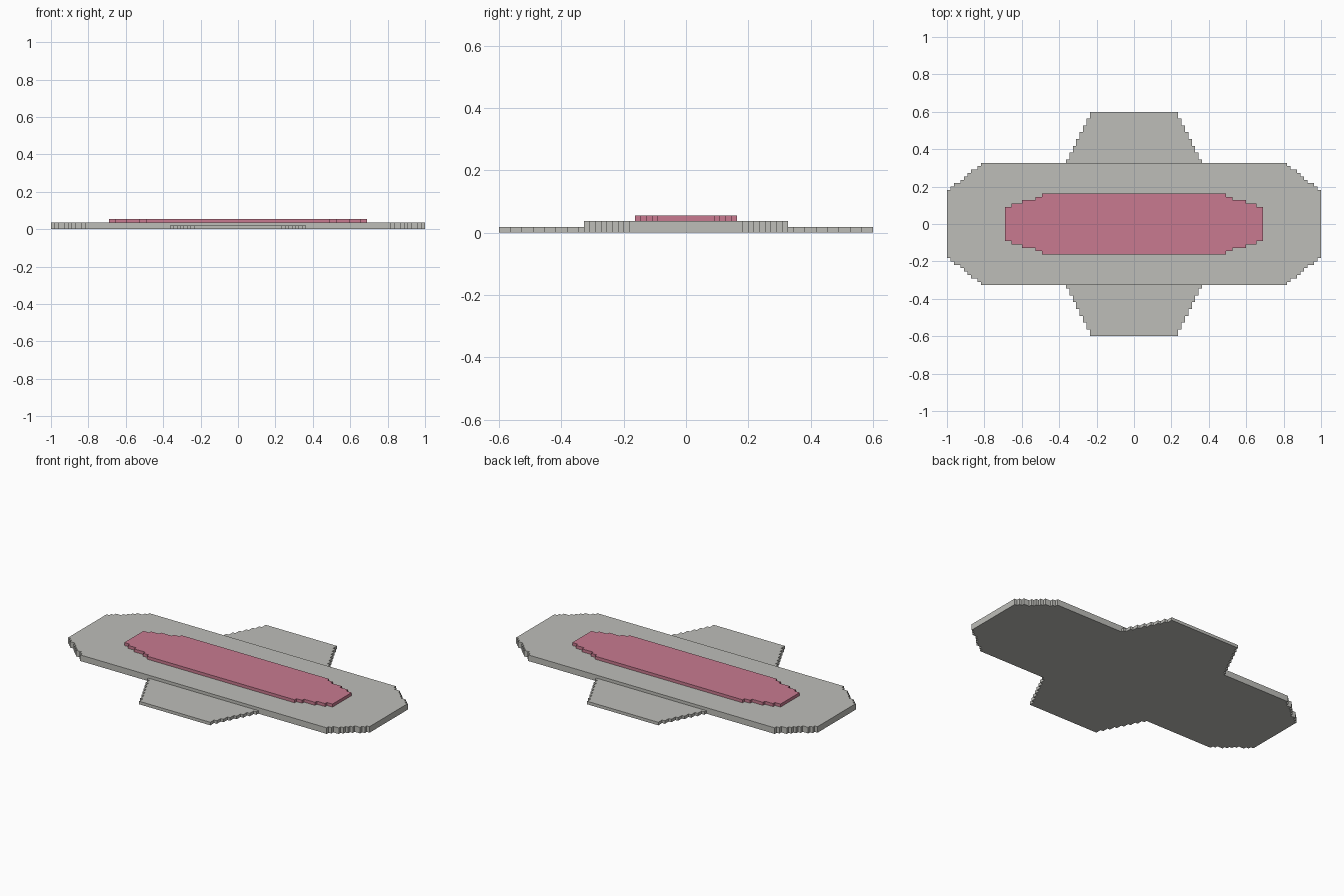
import bpy
import bmesh

if "Cube" in bpy.data.objects:
    bpy.data.objects.remove(bpy.data.objects["Cube"], do_unlink=True)

UNIT = 2 / 110  # size of one stair step


def make_material(name, rgb):
    mat = bpy.data.materials.new(name)
    mat.use_nodes = True
    color = (*rgb, 1)
    mat.diffuse_color = color
    mat.node_tree.nodes["Principled BSDF"].inputs["Base Color"].default_value = color
    return mat


def stepped_side(start, steps):
    """Right-hand staircase edge: each step is (half width, y where it ends)."""
    points, y = [], start
    for half_width, end in steps:
        points += [(half_width, y), (half_width, end)]
        y = end
    return points


def plate(name, right_side, bottom, top, mat):
    """Mirror the right edge to the left and extrude the outline into a slab."""
    outline = right_side + [(-x, y) for x, y in reversed(right_side)]
    bm = bmesh.new()
    base = bm.faces.new([bm.verts.new((x * UNIT, y * UNIT, bottom * UNIT)) for x, y in outline])
    result = bmesh.ops.extrude_face_region(bm, geom=[base], use_keep_orig=True)
    raised = [g for g in result["geom"] if isinstance(g, bmesh.types.BMVert)]
    bmesh.ops.translate(bm, verts=raised, vec=(0, 0, (top - bottom) * UNIT))
    bmesh.ops.recalc_face_normals(bm, faces=bm.faces)
    mesh = bpy.data.meshes.new(name)
    bm.to_mesh(mesh)
    bm.free()
    mesh.materials.append(mat)
    obj = bpy.data.objects.new(name, mesh)
    bpy.context.collection.objects.link(obj)


def symmetric(end_y, widths):
    """Full staircase edge for a plate that matches front and back."""
    back = stepped_side(0, [(w, end_y + i) for i, w in enumerate(widths)])[1:]
    return [(x, -y) for x, y in reversed(back)] + back


gray = make_material("light gray", (0.515, 0.515, 0.485))
pink = make_material("dusty pink", (0.578, 0.195, 0.279))

# Main body with chamfered, stepped corners
plate("body", symmetric(10, [55, 54, 53, 51, 50, 49, 48, 46, 45]), 0, 2, gray)

# Raised centre panel
plate("top_panel", symmetric(5, [38, 36, 33, 29, 27]), 2, 3, pink)

# Tapered side wings, front and back
wing = stepped_side(18, [(20 - i, 19 + 2 * i) for i in range(8)])
for name, side in (("front_wing", -1), ("back_wing", 1)):
    plate(name, [(x, side * y) for x, y in wing], 0, 1, gray)
